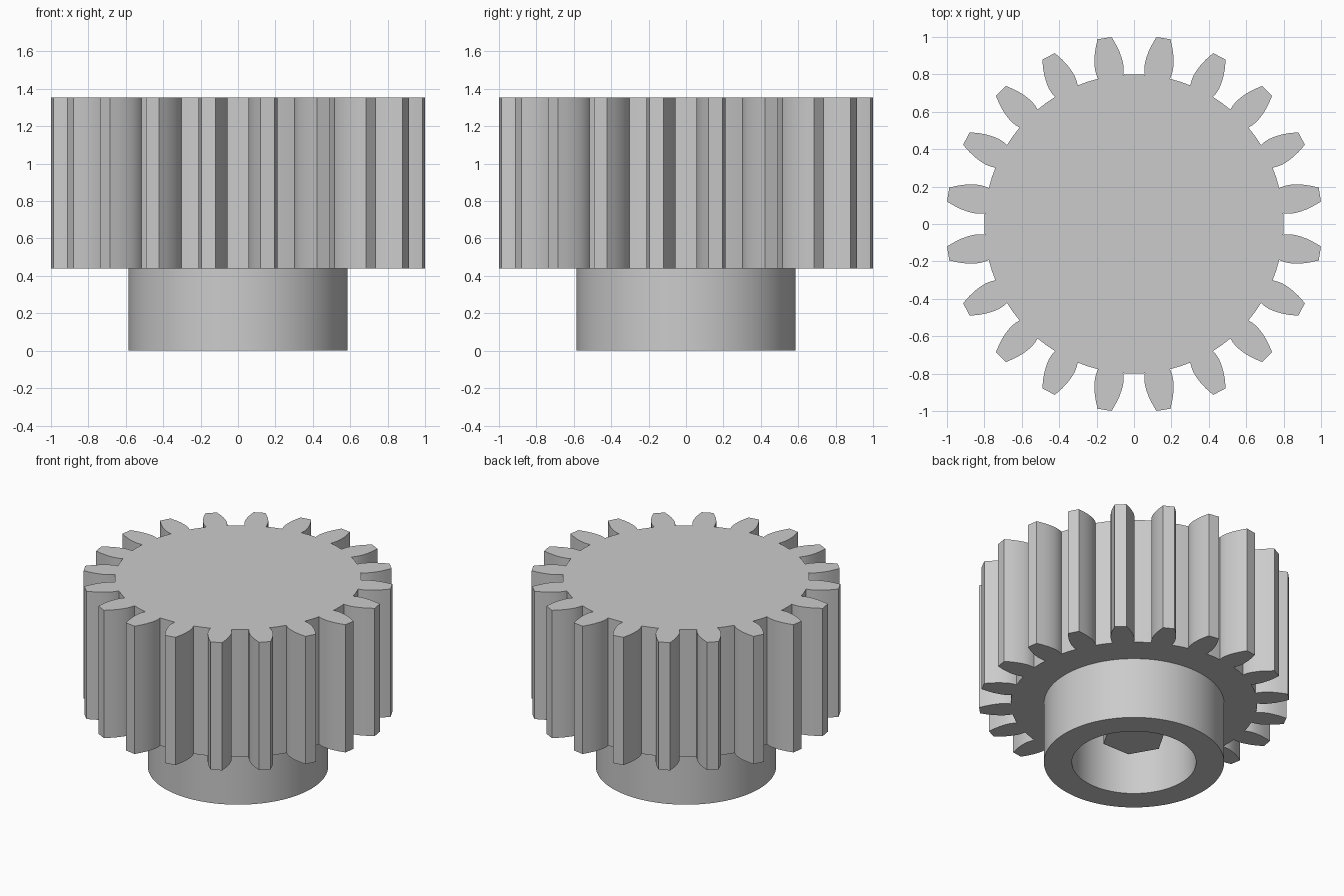
import bpy
import bmesh
from math import cos, sin, pi, radians

cube = bpy.data.objects.get("Cube")
if cube:
    bpy.data.objects.remove(cube, do_unlink=True)

grey = bpy.data.materials.new("plain grey")
grey.use_nodes = True
grey.diffuse_color = (0.6, 0.6, 0.6, 1)
grey.node_tree.nodes["Principled BSDF"].inputs["Base Color"].default_value = (0.6, 0.6, 0.6, 1)

TEETH = 20
GEAR_BOTTOM, GEAR_TOP = 0.44, 1.355
ROOT_RADIUS = 0.8
# One tooth flank: distance along the tooth axis, half width
FLANK = [(0.797, 0.068), (0.82, 0.074), (0.85, 0.077), (0.88, 0.075),
         (0.92, 0.068), (0.96, 0.056), (1.006, 0.038)]


def finish(name, bm):
    """Turn a bmesh into a shaded object."""
    bmesh.ops.recalc_face_normals(bm, faces=bm.faces)
    mesh = bpy.data.meshes.new(name)
    bm.to_mesh(mesh)
    bm.free()
    mesh.materials.append(grey)
    obj = bpy.data.objects.new(name, mesh)
    bpy.context.collection.objects.link(obj)
    bpy.ops.object.select_all(action='DESELECT')
    obj.select_set(True)
    bpy.context.view_layer.objects.active = obj
    bpy.ops.object.shade_smooth_by_angle(angle=radians(25))
    return obj


def ring(radius, sides):
    return [(radius * cos(2 * pi * i / sides), radius * sin(2 * pi * i / sides))
            for i in range(sides)]


def add_loop(bm, outline, z):
    return [bm.verts.new((x, y, z)) for x, y in outline]


def bridge(bm, a, b):
    for i in range(len(a)):
        j = (i + 1) % len(a)
        bm.faces.new((a[i], a[j], b[j], b[i]))


def prism(name, outline, bottom, top):
    bm = bmesh.new()
    low, high = add_loop(bm, outline, bottom), add_loop(bm, outline, top)
    bridge(bm, low, high)
    bm.faces.new(low[::-1])
    bm.faces.new(high)
    return finish(name, bm)


# Toothed body: each tooth rises on one flank and falls on its mirror
tooth = [(r, -w) for r, w in FLANK] + [(r, w) for r, w in reversed(FLANK)]
outline = []
for k in range(TEETH):
    a = 2 * pi * (k + 0.5) / TEETH
    outline += [(r * cos(a) - t * sin(a), r * sin(a) + t * cos(a)) for r, t in tooth]
    gap = 2 * pi * (k + 1) / TEETH
    outline.append((ROOT_RADIUS * cos(gap), ROOT_RADIUS * sin(gap)))
prism("gear_body", outline, GEAR_BOTTOM, GEAR_TOP)

# Hollow hub below the teeth, open at the bottom
bm = bmesh.new()
profile = [(0.585, GEAR_BOTTOM), (0.585, 0), (0.403, 0), (0.403, GEAR_BOTTOM)]
loops = [add_loop(bm, ring(r, 96), z) for r, z in profile]
for a, b in zip(loops, loops[1:]):
    bridge(bm, a, b)
finish("hub_collar", bm)

# Hexagonal drive pin inside the hub
prism("hex_pin", ring(0.21, 6), 0.18, GEAR_BOTTOM + 0.02)
